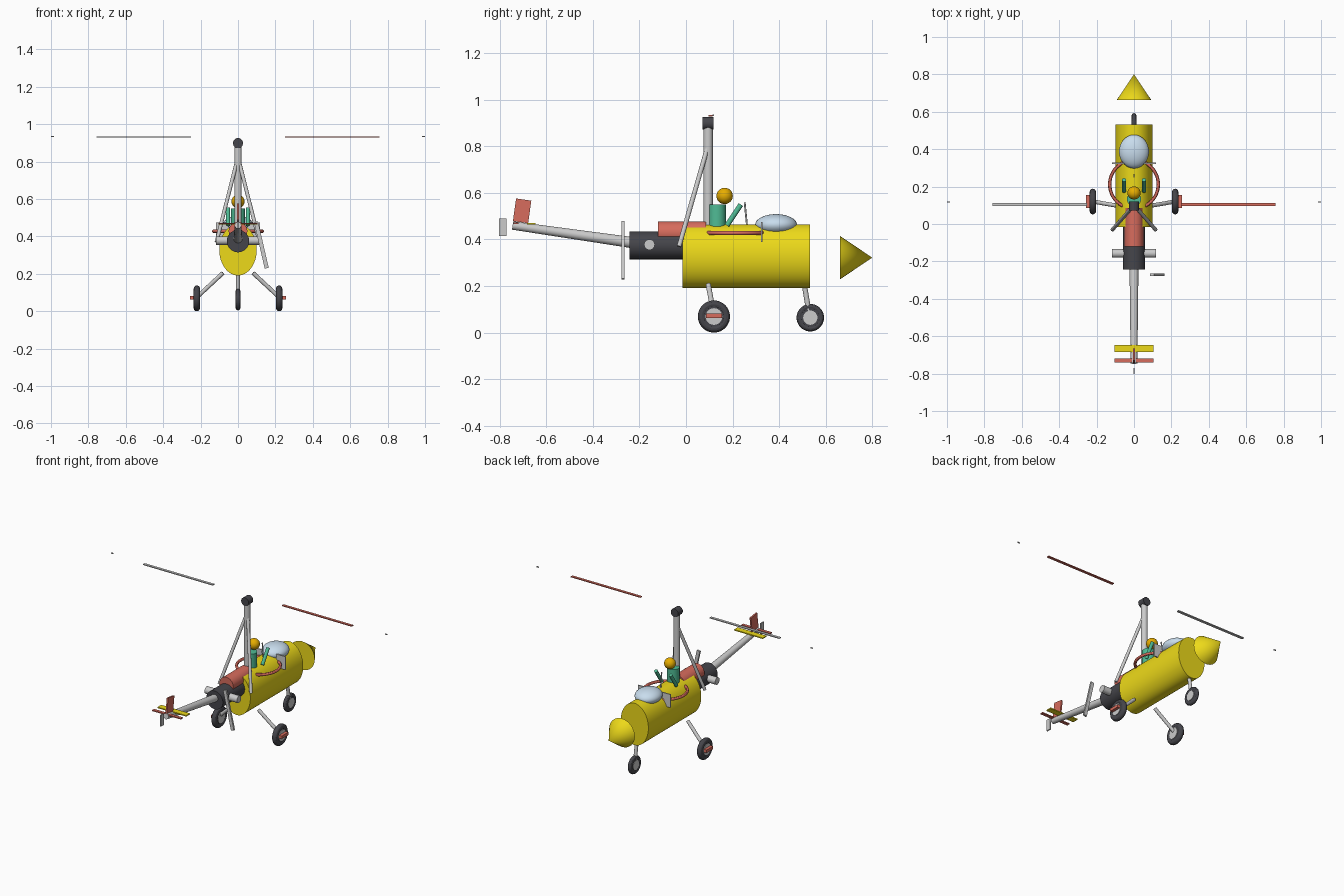
import bpy, math
from mathutils import Vector

if "Cube" in bpy.data.objects:
    bpy.data.objects.remove(bpy.data.objects["Cube"])


def material(name, rgb):
    m = bpy.data.materials.new(name)
    m.diffuse_color = (*rgb, 1)
    m.use_nodes = True
    m.node_tree.nodes["Principled BSDF"].inputs["Base Color"].default_value = m.diffuse_color
    return m


YELLOW = material("yellow", (0.85, 0.70, 0.01))
RED = material("red", (0.68, 0.15, 0.11))
GREEN = material("green", (0.08, 0.50, 0.30))
ORANGE = material("orange", (0.80, 0.42, 0.0))
BLUE = material("pale_blue", (0.58, 0.72, 0.85))
DARK = material("dark", (0.06, 0.06, 0.07))


def finish(name, mat, smooth=True):
    o = bpy.context.object
    o.name = name
    if mat:
        o.data.materials.append(mat)
    if smooth:
        bpy.ops.object.shade_smooth_by_angle()
    return o


def box(name, loc, size, mat=None, rot=(0, 0, 0)):
    bpy.ops.mesh.primitive_cube_add(size=1, location=loc, rotation=rot)
    bpy.context.object.scale = size
    return finish(name, mat, False)


def rod(name, a, b, r1, r2=None, mat=None, sides=24):
    a, b = Vector(a), Vector(b)
    d = b - a
    bpy.ops.mesh.primitive_cone_add(vertices=sides, radius1=r1, radius2=r1 if r2 is None else r2,
                                    depth=d.length, location=(a + b) / 2,
                                    rotation=d.to_track_quat('Z', 'Y').to_euler())
    return finish(name, mat)


def ball(name, loc, size, mat):
    bpy.ops.mesh.primitive_uv_sphere_add(segments=32, ring_count=16, radius=1, location=loc)
    bpy.context.object.scale = size
    return finish(name, mat)


def ring(name, loc, major, minor, mat, rot=(0, 0, 0)):
    bpy.ops.mesh.primitive_torus_add(major_segments=48, minor_segments=12, location=loc, rotation=rot,
                                     major_radius=major, minor_radius=minor)
    return finish(name, mat)


def wheel(name, x, y, r, width):
    minor = width / 2
    ring(name + "_tyre", (x, y, r), r - minor, minor, DARK, (0, math.pi / 2, 0))
    rod(name + "_rim", (x - width * .42, y, r), (x + width * .42, y, r), r * .8, mat=DARK, sides=32)
    rod(name + "_hub", (x - width * .52, y, r), (x + width * .52, y, r), r * .52)


# fuselage pod, nose cone and canopy
pod = rod("fuselage", (0, -.015, .328), (0, .532, .328), 1, mat=YELLOW, sides=48)
pod.rotation_euler = (-math.pi / 2, 0, 0)
pod.scale = (.1, .137, 1)
rod("nose_cone", (0, .662, .322), (0, .80, .322), .093, 0, YELLOW, 32)
ball("canopy", (0, .387, .463), (.08, .09, .046), BLUE)
box("instrument_panel", (0, .325, .432), (.236, .007, .086))
rod("control_stick", (0, .262, .46), (0, .252, .56), .004)
ring("side_rail", (0, .212, .428), .13, .009, RED)

# pilot
rod("pilot_torso", (0, .133, .45), (0, .133, .55), .038, mat=GREEN)
ball("pilot_head", (0, .166, .587), (.035, .035, .035), ORANGE)

# engine, tank and propeller
rod("engine", (0, -.242, .375), (0, 0, .375), .06, mat=DARK, sides=32)
rod("fuel_tank", (0, -.12, .428), (0, .085, .428), .05, mat=RED, sides=32)
rod("engine_cylinders", (-.117, -.157, .378), (.117, -.157, .378), .023)
box("propeller_blade", (.125, -.271, .354), (.022, .012, .254), rot=(0, math.radians(-13), 0))

# mast and rotor
rod("mast", (0, .095, .43), (0, .095, .88), .02)
rod("rotor_hub", (0, .071, .899), (0, .119, .899), .027, mat=DARK)
for side, mat in ((1, RED), (-1, None)):
    box("rotor_blade", (side * .503, .105, .931), (.505, .017, .006), mat)
    box("rotor_tip", (side * .992, .117, .934), (.016, .005, .006))

# tail boom and surfaces
rod("tail_boom", (0, -.22, .385), (0, -.745, .46), .024, .018)
box("tail_fin", (0, -.704, .523), (.01, .066, .098), RED, (math.radians(-8), 0, 0))
box("rudder", (0, -.787, .453), (.008, .032, .074))
box("stabilizer", (0, -.665, .467), (.208, .038, .007), YELLOW)
box("elevator", (0, -.73, .469), (.208, .02, .007), RED)

# mirrored parts: braces, arms, main landing gear
for s in (-1, 1):
    rod("mast_brace", (s * .005, .095, .805), (s * .115, -.03, .37), .01)
    rod("pilot_arm", (s * .053, .176, .46), (s * .053, .236, .55), .011, mat=GREEN)
    rod("gear_strut", (s * .08, .096, .205), (s * .22, .12, .075), .011)
    wheel("main_wheel", s * .22, .12, .069, .034)
    box("wheel_step", (s * .237, .12, .073), (.04, .068, .019), RED)

# steering wheel
rod("steering_strut", (0, .506, .22), (0, .53, .075), .011)
wheel("steering_wheel", 0, .534, .059, .025)
for o in bpy.data.objects:
    if o.name.startswith("steering_wheel"):
        o.location.z += .005
